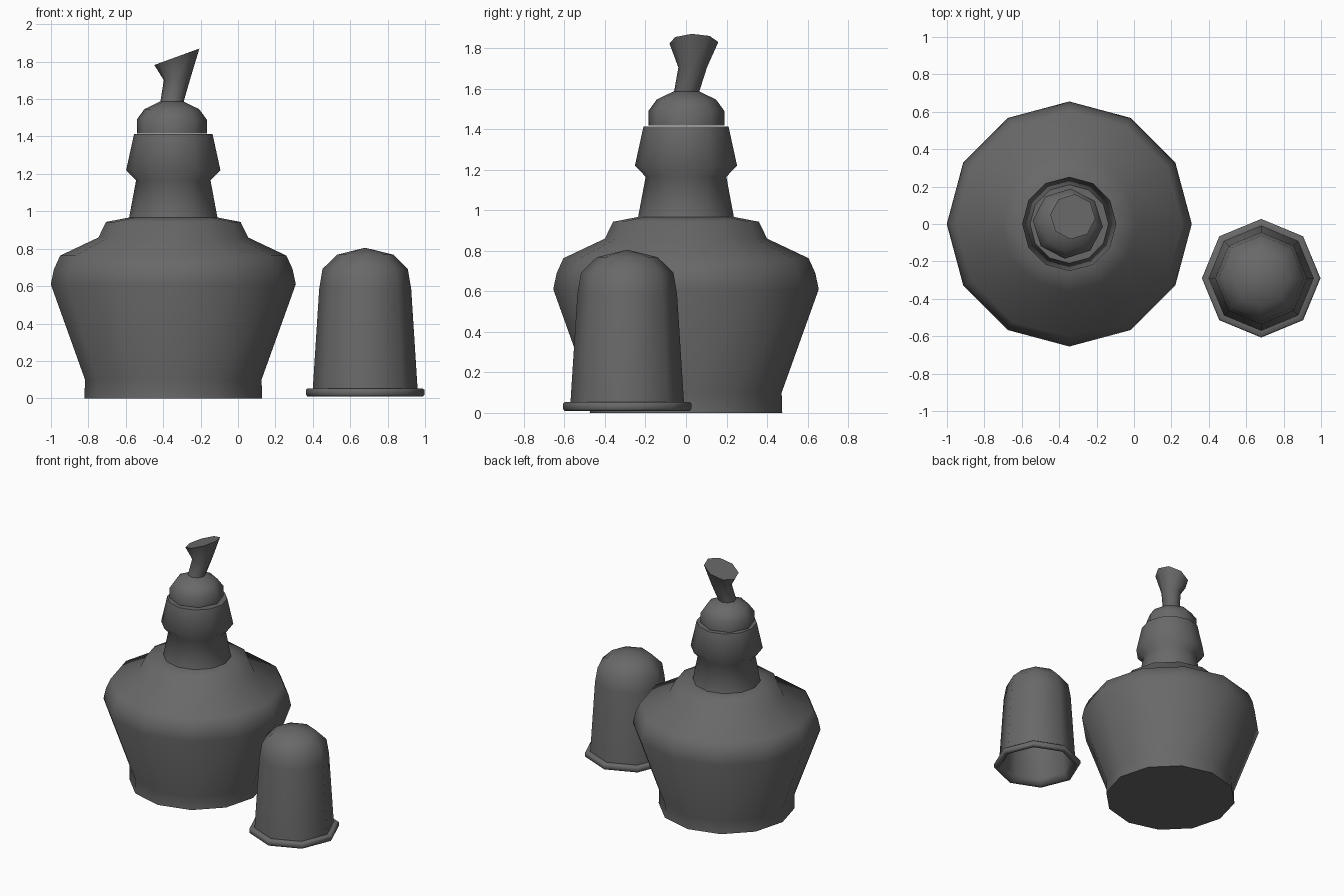
import bpy, bmesh, math

cube = bpy.data.objects.get("Cube")
if cube:
    bpy.data.objects.remove(cube, do_unlink=True)

grey = bpy.data.materials.new("dark grey")
grey.use_nodes = True
COLOUR = (0.14, 0.14, 0.14, 1)
grey.diffuse_color = COLOUR
grey.node_tree.nodes["Principled BSDF"].inputs["Base Color"].default_value = COLOUR


def loft(name, rings, sides, centre, turn=0):
    """Skin a stack of rings (radius, z, shift x, shift y, slope) and close both ends."""
    bm = bmesh.new()
    loops = []
    for ring in rings:
        r, z, sx, sy, slope = (tuple(ring) + (0, 0, 0))[:5]
        loop = []
        for i in range(1 if r == 0 else sides):
            a = math.radians(turn) + math.tau * i / sides
            dx, dy = r * math.cos(a), r * math.sin(a)
            loop.append(bm.verts.new((centre[0] + sx + dx, centre[1] + sy + dy, z + slope * dx)))
        loops.append(loop)
    for low, high in zip(loops, loops[1:]):
        for i in range(sides):
            j = (i + 1) % sides
            if len(low) == 1:
                bm.faces.new((low[0], high[j], high[i]))
            elif len(high) == 1:
                bm.faces.new((low[i], low[j], high[0]))
            else:
                bm.faces.new((low[i], low[j], high[j], high[i]))
    if len(loops[0]) > 1:
        bm.faces.new(loops[0][::-1])
    if len(loops[-1]) > 1:
        bm.faces.new(loops[-1])
    bmesh.ops.recalc_face_normals(bm, faces=bm.faces)
    mesh = bpy.data.meshes.new(name)
    bm.to_mesh(mesh)
    bm.free()
    mesh.materials.append(grey)
    obj = bpy.data.objects.new(name, mesh)
    bpy.context.collection.objects.link(obj)
    bpy.ops.object.select_all(action="DESELECT")
    obj.select_set(True)
    bpy.context.view_layer.objects.active = obj
    bpy.ops.object.shade_smooth_by_angle(angle=math.radians(60))
    return obj


bottle = (-0.346, 0)

# Wide body with sloping shoulders
loft("bottle_body", [(0.475, 0), (0.472, 0.1), (0.655, 0.61), (0.638, 0.69), (0.605, 0.763),
                     (0.4, 0.86), (0.36, 0.943), (0.23, 0.968)], 12, bottle)

# Waisted neck with flared collar
loft("bottle_neck", [(0.237, 0.962), (0.199, 1.165), (0.252, 1.22), (0.21, 1.412)], 12, bottle)

# Domed stopper
loft("stopper_dome", [(0.188, 1.417), (0.188, 1.49), (0.147, 1.546), (0.062, 1.587)],
     8, (-0.354, 0.002), -5)

# Leaning nozzle, cut at a slant
loft("nozzle", [(0.062, 1.58), (0.071, 1.705, 0.028, 0.031, 0.05),
                (0.121, 1.826, 0.027, 0.037, 0.366)], 8, (-0.354, 0.002), -5)

# Hollow cap standing beside the bottle, from inner top round the rim to outer top
loft("cap", [(0, 0.775), (0.14, 0.745), (0.205, 0.675), (0.225, 0.58), (0.255, 0.05),
             (0.285, 0.01), (0.309, 0.01), (0.317, 0.02), (0.317, 0.045), (0.308, 0.053),
             (0.28, 0.053), (0.246, 0.585), (0.228, 0.692), (0.15, 0.768), (0, 0.805)],
     8, (0.68, -0.29))
